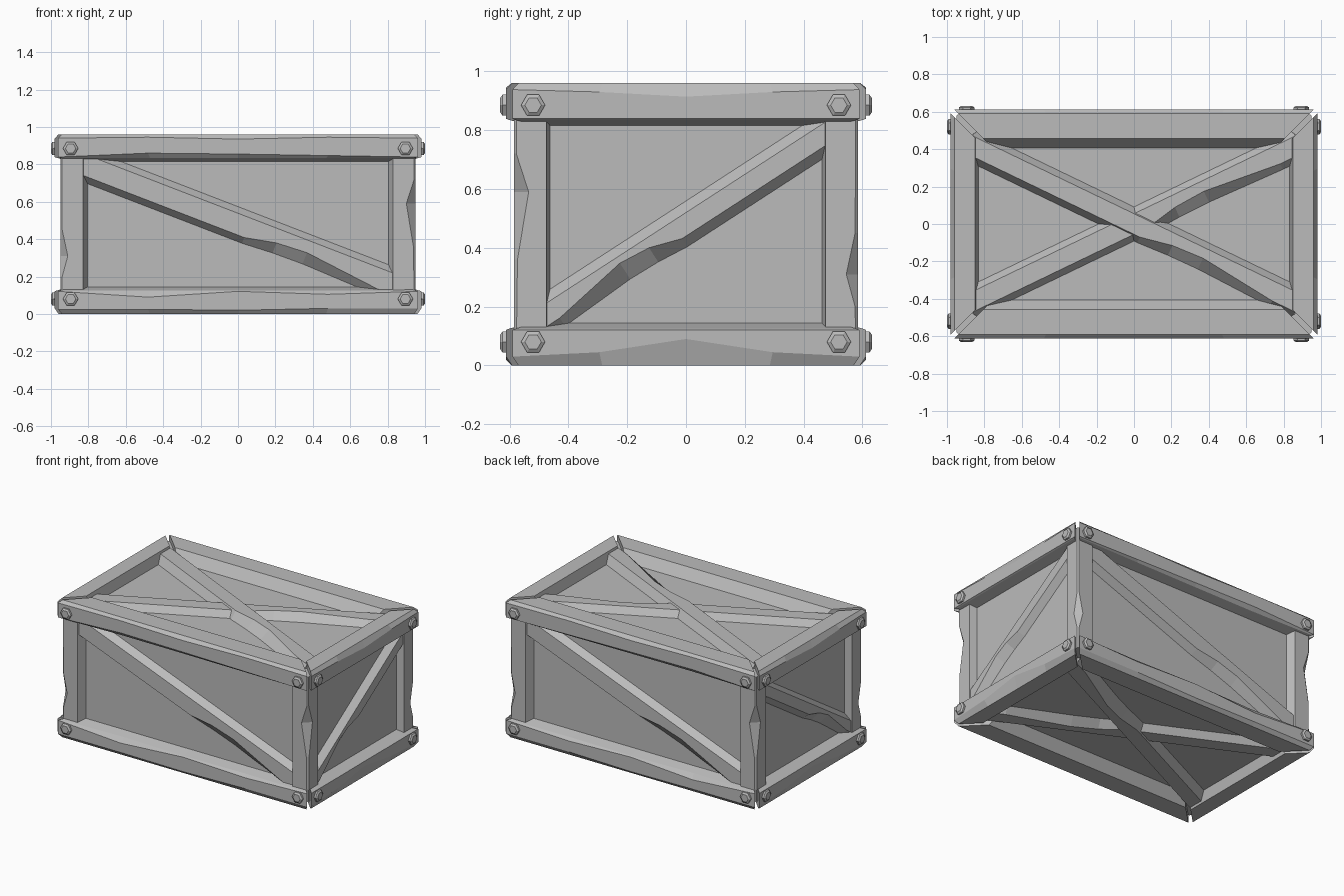
import bpy, bmesh, math
from mathutils import Vector as V

if "Cube" in bpy.data.objects:
    bpy.data.objects.remove(bpy.data.objects["Cube"])

H = 0.96                                   # crate height
grey = bpy.data.materials.new("crate grey")
grey.diffuse_color = (0.5, 0.5, 0.5, 1)
grey.use_nodes = True
grey.node_tree.nodes["Principled BSDF"].inputs["Base Color"].default_value = grey.diffuse_color


def loft(name, rings):
    """Closed flat-shaded solid skinned through equal-length rings."""
    bm = bmesh.new()
    vs = [[bm.verts.new(p) for p in r] for r in rings]
    n = len(vs[0])
    for a, b in zip(vs, vs[1:]):
        for i in range(n):
            j = (i + 1) % n
            bm.faces.new((a[i], a[j], b[j], b[i]))
    bm.faces.new(vs[0])
    bm.faces.new(vs[-1])
    bmesh.ops.recalc_face_normals(bm, faces=bm.faces)
    me = bpy.data.meshes.new(name)
    bm.to_mesh(me)
    bm.free()
    me.materials.append(grey)
    ob = bpy.data.objects.new(name, me)
    bpy.context.collection.objects.link(ob)
    return ob


def rail(name, axis, side, top, outer, half, flat, foot, cap, lip):
    """Mitred edge rail; cap / lip are worn chamfer sizes at each station."""
    rings = []
    for i, (a, b) in enumerate(zip(cap, lip)):
        f = -1 + 2 * i / (len(cap) - 1)
        section = [(0.02, 0), (0, a), (0, 0.125 - b), (0.008 + b * 0.5, 0.125),
                   (0.09, 0.147), (foot, 0.08), (flat, 0)]
        ring = []
        for o, k in section:
            t, d, z = f * (half - o), side * (outer - o), (H - k if top else k)
            ring.append((t, d, z) if axis == "x" else (d, t, z))
        rings.append(ring)
    loft(name, rings)


def bar(name, p0, p1, n, up, width, h):
    """Bevelled brace from p0 to p1 with a chipped edge near p1."""
    p0, p1, n = V(p0), V(p1), V(n)
    d = (p1 - p0).normalized()
    p0, p1 = p0 - d * 0.06, p1 + d * 0.06
    s = n.cross(d)
    if s.dot(V(up)) < 0:
        s = -s
    w, fl = width / 2, width / 2 - 0.033
    rings = []
    for t, chip in ((0, 0), (0.53, 0), (0.62, 0.035), (0.71, 0.045), (0.93, 0), (1, 0)):
        c = p0.lerp(p1, t)
        rings.append([c - s * (w - chip * 0.3) - n * 0.01, c - s * (w - chip * 0.3),
                      c - s * (fl - chip) + n * h, c + s * fl + n * h,
                      c + s * w, c + s * w - n * 0.01])
    loft(name, rings)


def bolt(name, c, n):
    """Hexagonal bolt head with a bevelled cap."""
    c, n = V(c), V(n)
    u = V((0, 0, 1)).cross(n)
    loft(name, [[c + n * k + (u * math.cos(i * math.pi / 3)
                              + V((0, 0, 1)) * math.sin(i * math.pi / 3)) * r
                 for i in range(6)]
                for r, k in ((0.041, -0.015), (0.041, 0.012), (0.028, 0.02))])


# inner panel box
loft("panels", [[(x * 0.90, y * 0.53, z) for x, y in ((-1, -1), (1, -1), (1, 1), (-1, 1))]
                for z in (0.07, 0.89)])

# edge rails, top and bottom
for top in (True, False):
    word = "top" if top else "bottom"
    for s in (-1, 1):
        rail(f"{word}_{'front' if s < 0 else 'back'}_rail", "x", s, top, 0.612, 0.962,
             0.155, 0.212,
             [0.02, 0.015, 0.025, 0.015, 0.02] if top else [0.025, 0.025, 0.02, 0.03, 0.03],
             [0.004, 0.025, 0.02, 0.012, 0.004] if top else [0.004, 0.035, 0.004, 0.02, 0.004])
        rail(f"{word}_{'left' if s < 0 else 'right'}_rail", "y", s, top, 0.98, 0.59,
             0.13, 0.15,
             [0.022, 0.03, 0.046, 0.03, 0.022] if top else [0.03, 0.045, 0.09, 0.045, 0.03],
             [0.004, 0.005, 0.004, 0.005, 0.004])

# corner posts with chipped outer edges
for sx in (-1, 1):
    for sy in (-1, 1):
        high = sx * sy < 0
        wear = (((0.05, 0.008), (0.36, 0.012), (0.59, 0.05), (0.72, 0.008), (0.92, 0.008)) if high
                else ((0.05, 0.008), (0.2, 0.01), (0.31, 0.04), (0.45, 0.01), (0.92, 0.008)))
        loft(f"{'front' if sy < 0 else 'back'}_{'left' if sx < 0 else 'right'}_post",
             [[(sx * x, sy * y, z) for x, y in
               ((0.95 - c, 0.585), (0.95, 0.585 - c), (0.95, 0.475), (0.89, 0.46),
                (0.80, 0.52), (0.83, 0.585))] for z, c in wear])

# side braces
Z = (0, 0, 1)
for s, word in ((1, "front"), (-1, "back")):
    bar(f"{word}_brace", (-0.83 * s, -0.53 * s, 0.80), (0.83 * s, -0.53 * s, 0.16),
        (0, -s, 0), Z, 0.175, 0.045)
for s, word in ((1, "right"), (-1, "left")):
    bar(f"{word}_brace", (0.90 * s, 0.47, 0.785), (0.90 * s, -0.47, 0.175),
        (s, 0, 0), Z, 0.133, 0.043)

# crossed braces on lid and base
for s, word, z in ((1, "top", 0.89), (-1, "bottom", 0.07)):
    bar(f"{word}_brace_over", (-0.83, 0.40 * s, z), (0.83, -0.40 * s, z),
        (0, 0, s), (0, s, 0), 0.165, 0.055)
    bar(f"{word}_brace_under", (-0.83, -0.40 * s, z), (0.83, 0.40 * s, z),
        (0, 0, s), (0, s, 0), 0.165, 0.045)

# bolts at every rail end
for z in (0.08, 0.885):
    for sx in (-1, 1):
        for sy in (-1, 1):
            bolt("long_rail_bolt", (sx * 0.895, sy * 0.612, z), (0, sy, 0))
            bolt("short_rail_bolt", (sx * 0.98, sy * 0.52, z), (sx, 0, 0))
